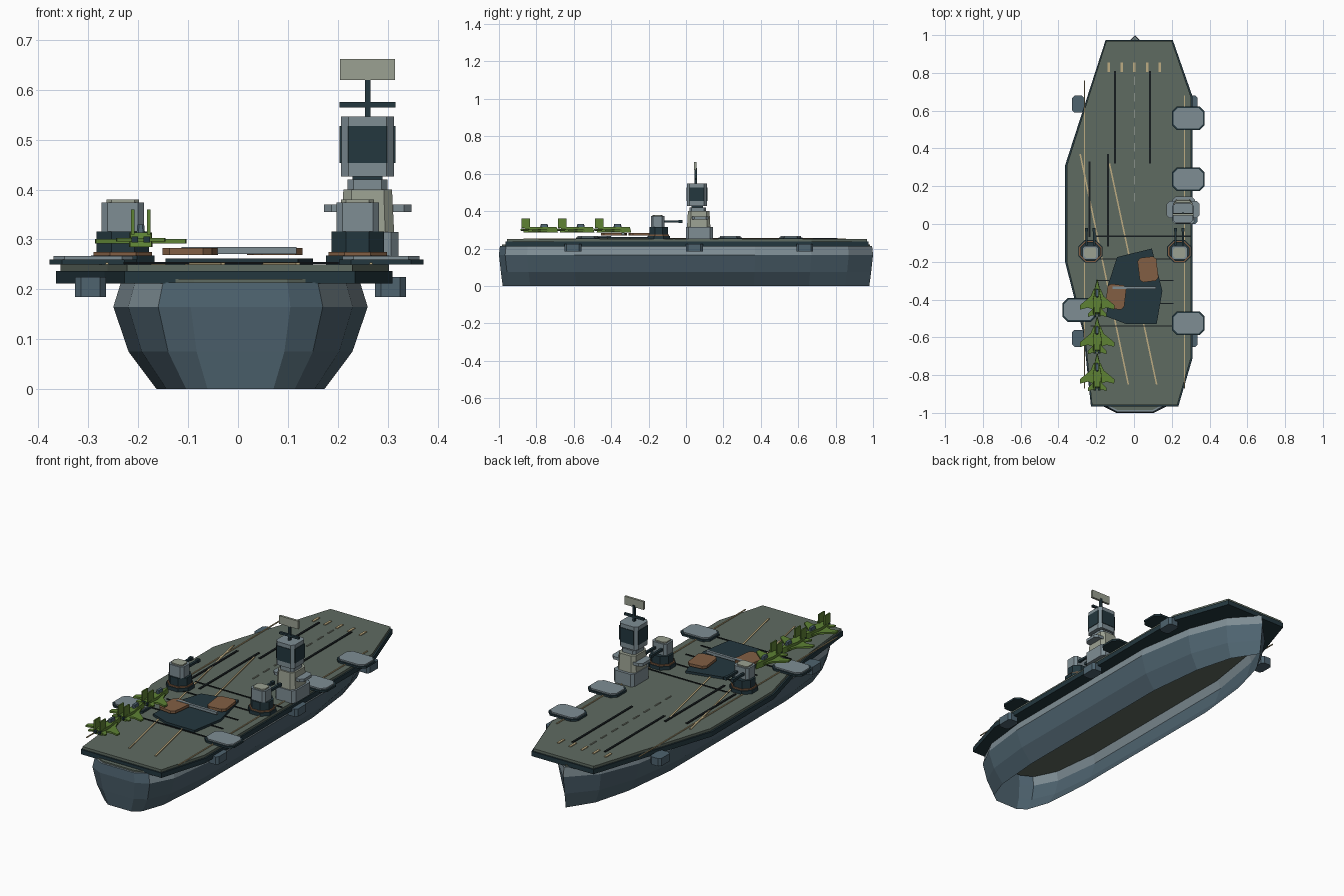
import bpy, bmesh, math
from mathutils import Vector

if "Cube" in bpy.data.objects:
    bpy.data.objects.remove(bpy.data.objects["Cube"])


def material(name, *rgb):
    lin = [((c / 255 + 0.055) / 1.055) ** 2.4 for c in rgb] + [1]
    m = bpy.data.materials.new(name)
    m.use_nodes = True
    m.diffuse_color = lin
    m.node_tree.nodes["Principled BSDF"].inputs["Base Color"].default_value = lin
    return m


HULL = material("hull blue grey", 78, 99, 111)
GREY = material("light grey", 126, 141, 148)
DECK = material("deck green", 95, 107, 97)
SLATE = material("dark slate", 35, 55, 62)
BLACK = material("track black", 22, 28, 31)
TAN = material("marking tan", 190, 172, 130)
BEIGE = material("pale beige", 155, 161, 146)
BROWN = material("rust brown", 130, 95, 68)
GREEN = material("aircraft green", 94, 130, 52)


def finish(name, bm, *mats):
    bmesh.ops.recalc_face_normals(bm, faces=bm.faces)
    me = bpy.data.meshes.new(name)
    bm.to_mesh(me)
    bm.free()
    for m in mats:
        me.materials.append(m)
    ob = bpy.data.objects.new(name, me)
    bpy.context.collection.objects.link(ob)
    return ob


def prism(name, pts, z0, z1, mat, taper=1.0):
    """Upright prism over a plan outline, its top scaled by taper."""
    bm = bmesh.new()
    mid = sum((Vector(p) for p in pts), Vector((0, 0))) / len(pts)
    low = [bm.verts.new((*p, z0)) for p in pts]
    top = [bm.verts.new((*(mid + (Vector(p) - mid) * taper), z1)) for p in pts]
    bm.faces.new(low)
    bm.faces.new(top)
    for i in range(len(pts)):
        j = (i + 1) % len(pts)
        bm.faces.new((low[i], low[j], top[j], top[i]))
    return finish(name, bm, mat)


def plan(x, y, w, d, c=0.0):
    """Rectangle outline with cut corners."""
    w, d = w / 2, d / 2
    if c == 0:
        return [(x - w, y - d), (x + w, y - d), (x + w, y + d), (x - w, y + d)]
    return [(x + a, y + b) for a, b in (
        (c - w, -d), (w - c, -d), (w, c - d), (w, d - c),
        (w - c, d), (c - w, d), (-w, d - c), (-w, c - d))]


def box(name, x, y, w, d, z0, z1, mat, c=0.0, taper=1.0):
    return prism(name, plan(x, y, w, d, c), z0, z1, mat, taper)


def strip(name, a, b, width, mat, z=0.25):
    a, b = Vector(a), Vector(b)
    n = (b - a).orthogonal().normalized() * width / 2
    return prism(name, [a + n, b + n, b - n, a - n], z, z + 0.004, mat)


def mirrored(half, x, y):
    """Closed outline from its right half, listed from one end to the other."""
    return [(x + a, y + b) for a, b in half] + [(x - a, y + b) for a, b in reversed(half) if a > 0]


# Hull: lofted shell, open below, with flared sides and an inturned top band
levels = [(0.0, 0.66, 0.98), (0.075, 0.88, 0.99), (0.165, 1.0, 1.0), (0.214, 0.94, 0.995)]
stations = [(-1.0, 0.1), (-0.967, 0.165), (-0.85, 0.225), (-0.6, 0.255), (0.37, 0.255),
            (0.67, 0.205), (0.87, 0.125), (1.0, 0.0)]
bm = bmesh.new()
rings = []
for y, h in stations:
    side = [(h * f, y * s, z) for z, f, s in levels]
    ring = [(-x, yy, z) for x, yy, z in reversed(side)] + side
    rings.append([bm.verts.new((x + 0.005, yy, z)) for x, yy, z in ring])
for i in range(3):
    bm.faces.new((rings[0][i], rings[0][i + 1], rings[0][6 - i], rings[0][7 - i]))
for r, s in zip(rings, rings[1:]):
    for i in (0, 1, 2, 4, 5, 6, 7):
        j = (i + 1) % 8
        bm.faces.new((r[i], r[j], s[j], s[i]))
bmesh.ops.remove_doubles(bm, verts=bm.verts, dist=0.0005)
hull = finish("hull", bm, HULL, GREY)
for p in hull.data.polygons:
    if p.center.z > 0.17 and (p.normal.y > -0.6 or abs(p.normal.z) > 0.9):
        p.material_index = 1

# Inner deck closing the shell from above
prism("inner_deck", mirrored([(h * 0.93, y * 0.985) for y, h in stations], 0.005, 0), 0.206, 0.221, DECK)

# Flight deck: dark edge slab under a green surface
outline = [(-0.15, 0.975), (-0.365, 0.31), (-0.365, -0.2), (-0.268, -0.58), (-0.228, -0.965),
           (0.235, -0.965), (0.31, -0.71), (0.31, 0.675), (0.205, 0.975)]
prism("deck_edge", outline, 0.212, 0.237, SLATE)
prism("deck_surface", [(x * 0.975, y * 0.993) for x, y in outline], 0.237, 0.25, DECK)

# Side lifts
for x, y, w in ((0.287, 0.56, 0.17), (0.287, 0.237, 0.17), (0.287, -0.525, 0.17), (-0.29, -0.455, 0.175)):
    box("lift_rim", x, y, w, 0.125, 0.25, 0.26, SLATE, 0.025)
    box("lift_platform", x, y, w - 0.016, 0.109, 0.26, 0.267, GREY, 0.022)

# Sponsons below the deck edge
for x in (-0.296, 0.306):
    for y in (-0.605, 0.045, 0.635):
        box("sponson", x, y, 0.062, 0.09, 0.185, 0.225, HULL, 0.012)

# Catapult tracks, arresting wires and painted lines
for x, y0, y1 in ((-0.1, 0.32, 0.81), (0.085, 0.32, 0.81), (-0.235, -0.07, 0.33), (-0.138, -0.12, 0.37)):
    strip("catapult_track", (x, y0), (x, y1), 0.011, BLACK, 0.251)
for y, x0, x1 in ((-0.065, -0.2, 0.3), (-0.185, -0.27, 0.2), (-0.3, -0.2, 0.21),
                  (-0.42, -0.2, 0.21), (-0.54, -0.23, 0.3)):
    strip("arresting_wire", (x0, y), (x1, y), 0.006, BLACK, 0.251)
for x0, y0, x1 in ((-0.285, 0.37, -0.03), (-0.13, 0.32, 0.12)):
    strip("landing_line", (x0, y0), (x1, -0.85), 0.008, TAN)
for x in (-0.263, 0.267):
    strip("edge_line", (x, -0.87), (x, 0.76 if x < 0 else 0.68), 0.006, TAN)
for i in range(5):
    x = 0.002 + (i - 2) * 0.0675
    strip("bow_mark", (x, 0.805), (x, 0.855), 0.012, TAN)
for i in range(8):
    y = 0.12 + i * 0.088
    strip("centre_dash", (0.002, y), (0.002, y + 0.045), 0.006, BEIGE)

# Scorched patch with loose plates and a beam
prism("dark_patch", [(-0.09, -0.175), (0.095, -0.13), (0.15, -0.355), (0.12, -0.53),
                     (-0.04, -0.53), (-0.145, -0.49), (-0.14, -0.33)], 0.25, 0.262, SLATE)
for x, y, turn in ((-0.096, -0.385, -0.12), (0.074, -0.24, 0.12)):
    pts = [Vector(p) for p in plan(0, 0, 0.1, 0.13, 0.016)]
    c, s = math.cos(turn), math.sin(turn)
    prism("rust_plate", [(x + p.x * c - p.y * s, y + p.x * s + p.y * c) for p in pts],
          0.269, 0.283, BROWN)
box("fallen_beam", 0.002, -0.337, 0.23, 0.014, 0.271, 0.285, GREY)

# Twin gun turrets
for x in (-0.231, 0.24):
    y = -0.145
    box("turret_foot", x, y, 0.128, 0.12, 0.25, 0.268, SLATE, 0.035)
    box("turret_rust_ring", x, y, 0.118, 0.11, 0.268, 0.275, BROWN, 0.033)
    box("turret_drum", x, y, 0.106, 0.1, 0.275, 0.316, SLATE, 0.03)
    box("turret_house", x, y - 0.007, 0.085, 0.072, 0.316, 0.374, GREY, 0.012)
    box("turret_roof", x, y - 0.007, 0.066, 0.055, 0.374, 0.38, BEIGE, 0.01)
    for side in (-1, 1):
        bx = x + side * 0.02
        box("gun_barrel", bx, -0.07, 0.012, 0.09, 0.339, 0.351, SLATE)
        box("gun_muzzle", bx, -0.03, 0.016, 0.02, 0.337, 0.353, SLATE)

# Island tower
ix, iy = 0.26, 0.068
box("island_base", ix + 0.003, iy + 0.004, 0.118, 0.145, 0.25, 0.315, GREY, 0.015)
box("island_shaft", ix, iy, 0.106, 0.125, 0.315, 0.4, BEIGE, 0.018, 0.92)
box("bridge_wing", ix, iy + 0.008, 0.175, 0.09, 0.355, 0.37, GREY, 0.015)
box("island_cap", ix, iy - 0.005, 0.08, 0.09, 0.4, 0.42, GREY, 0.012)
box("tower_neck", ix, iy - 0.008, 0.06, 0.06, 0.42, 0.428, SLATE)
ty = 0.058
box("control_tower", ix, ty, 0.106, 0.106, 0.426, 0.547, GREY, 0.015)
box("tower_windows", ix, ty, 0.078, 0.112, 0.453, 0.527, SLATE)
box("tower_windows_side", ix, ty, 0.112, 0.078, 0.453, 0.527, SLATE)
box("mast", ix, ty - 0.005, 0.011, 0.014, 0.547, 0.63, SLATE)
box("mast_yard", ix, ty - 0.005, 0.112, 0.012, 0.565, 0.576, SLATE)
box("radar_panel", ix, ty - 0.008, 0.11, 0.012, 0.62, 0.662, BEIGE)

# Parked aircraft, noses towards the bow
for y in (-0.88, -0.685, -0.488):
    x = -0.195
    prism("aircraft_body", mirrored([(0.022, 0.01), (0.024, 0.08), (0.016, 0.12), (0.012, 0.155), (0.002, 0.195)],
                                    x, y), 0.285, 0.314, GREEN, 0.92)
    prism("aircraft_wing", mirrored([(0.02, 0.035), (0.05, 0.045), (0.09, 0.035), (0.092, 0.058), (0.035, 0.105),
                                     (0.018, 0.145)], x, y), 0.292, 0.301, GREEN)
    prism("aircraft_tailplane", mirrored([(0.012, 0.008), (0.048, -0.004), (0.05, 0.012), (0.018, 0.045)], x, y),
          0.296, 0.303, GREEN)
    box("aircraft_canopy", x, y + 0.122, 0.017, 0.045, 0.312, 0.33, HULL, 0.004, 0.8)
    for side in (-1, 1):
        box("aircraft_fin", x + side * 0.016, y + 0.024, 0.007, 0.046, 0.31, 0.36, GREEN)
        box("aircraft_nozzle", x + side * 0.012, y + 0.007, 0.013, 0.016, 0.294, 0.306, SLATE)
